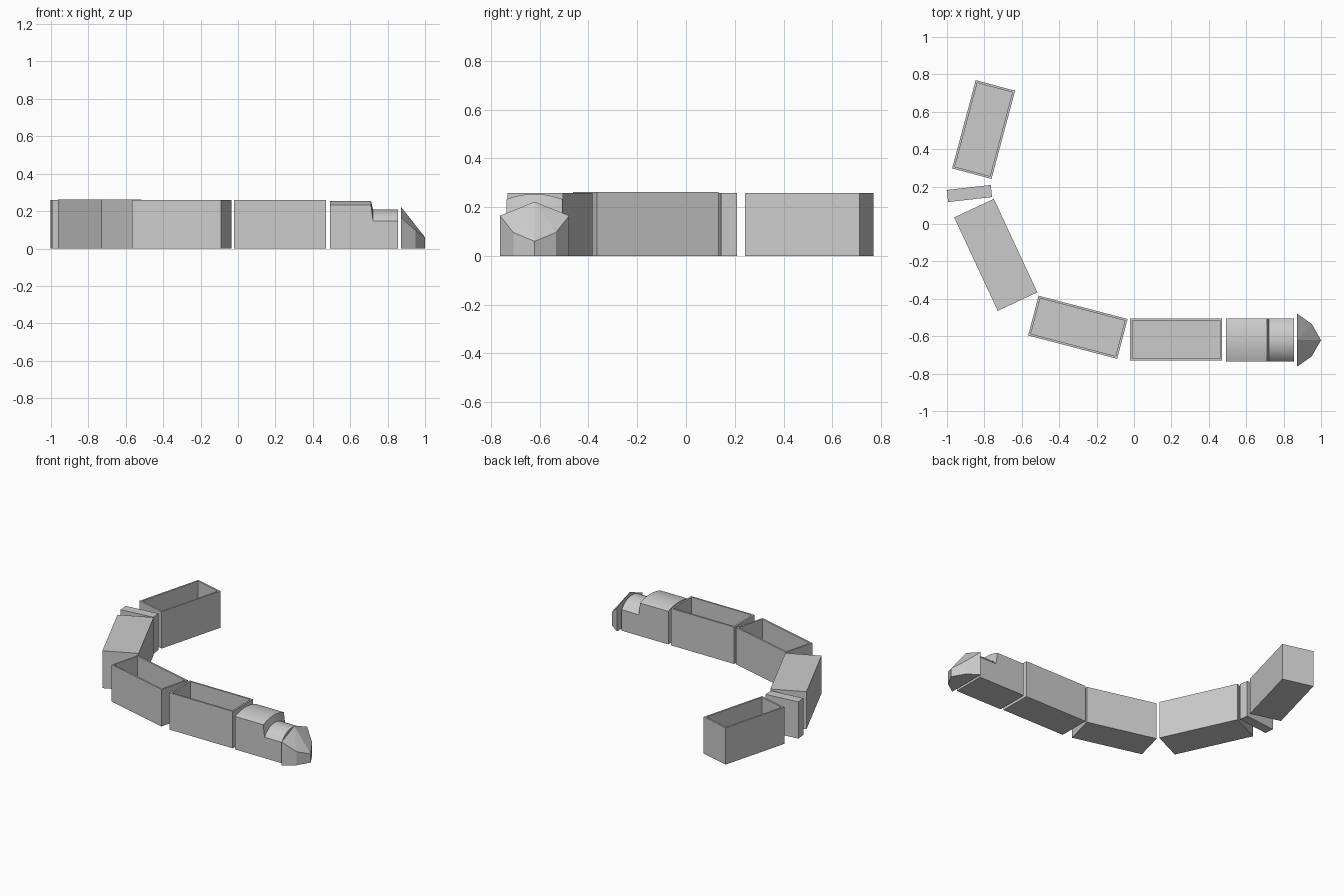
import bpy, bmesh
from math import radians, sin, cos, sqrt
from mathutils import Matrix

if "Cube" in bpy.data.objects:
    bpy.data.objects.remove(bpy.data.objects["Cube"])


def finish(name, bm, smooth=False):
    bmesh.ops.recalc_face_normals(bm, faces=bm.faces[:])
    me = bpy.data.meshes.new(name)
    bm.to_mesh(me)
    bm.free()
    ob = bpy.data.objects.new(name, me)
    bpy.context.collection.objects.link(ob)
    if smooth:
        bpy.context.view_layer.objects.active = ob
        ob.select_set(True)
        bpy.ops.object.shade_smooth_by_angle(angle=radians(30))
        ob.select_set(False)
    return ob


def wagon(name, x, y, angle, length, width, height, wall=0.0):
    """Box standing on the ground; a wall thickness makes it an open tub."""
    bm = bmesh.new()
    bmesh.ops.create_cube(bm, size=1, matrix=Matrix.Translation((0, 0, height / 2))
                          @ Matrix.Diagonal((length, width, height, 1)))
    if wall:
        top = max(bm.faces, key=lambda f: f.calc_center_median().z)
        bmesh.ops.inset_region(bm, faces=[top], thickness=wall)
        ext = bmesh.ops.extrude_face_region(bm, geom=[top])
        for v in (g for g in ext["geom"] if isinstance(g, bmesh.types.BMVert)):
            v.co.z = wall
        if top.is_valid:
            bm.faces.remove(top)
    ob = finish(name, bm)
    ob.location = (x, y, 0)
    ob.rotation_euler.z = radians(angle)


# Trailing wagons along the curve
wagon("rear_open_wagon", -0.804, 0.505, 75, 0.488, 0.218, 0.258, 0.017)
wagon("flat_spacer", -0.88, 0.163, 96.5, 0.065, 0.237, 0.258)
wagon("closed_wagon", -0.739, -0.165, -65, 0.551, 0.234, 0.263)
wagon("middle_open_wagon", -0.300, -0.552, -14.7, 0.492, 0.22, 0.259, 0.017)
wagon("front_open_wagon", 0.225, -0.618, 0, 0.492, 0.226, 0.259, 0.017)

# Engine: arched cab stepping down to an arched hood
YC, HALF, N = -0.621, 0.115, 12


def section(bm, x, eave, crest):
    rise = crest - eave
    r = (HALF ** 2 + rise ** 2) / (2 * rise)
    pts = [(-HALF, 0)]
    for i in range(N + 1):
        t = -HALF + 2 * HALF * i / N
        pts.append((t, crest - r + sqrt(r * r - t * t)))
    pts.append((HALF, 0))
    return [bm.verts.new((x, YC + t, z)) for t, z in pts]


bm = bmesh.new()
rings = [section(bm, *s) for s in ((0.492, 0.232, 0.254), (0.711, 0.232, 0.254),
                                   (0.722, 0.147, 0.208), (0.855, 0.147, 0.208))]
for a, b in zip(rings, rings[1:]):
    for i in range(len(a)):
        j = (i + 1) % len(a)
        bm.faces.new((a[i], a[j], b[j], b[i]))
bm.faces.new(rings[0])
bm.faces.new(rings[-1])
finish("engine", bm, smooth=True)

# Wedge plow: half outline (x, offset, top height) mirrored about the ridge
half = [(0.872, 0.142, 0.165), (0.95, 0.087, 0.096)]
outline = half + [(1.0, 0, 0.06)] + [(x, -o, z) for x, o, z in reversed(half)]
outline.append((0.872, 0, 0.222))
bm = bmesh.new()
low = [bm.verts.new((x, YC - o, 0)) for x, o, z in outline]
high = [bm.verts.new((x, YC - o, z)) for x, o, z in outline]
for i in range(6):
    j = (i + 1) % 6
    bm.faces.new((low[i], low[j], high[j], high[i]))
bm.faces.new(low)
for a, b, c in ((5, 0, 1), (5, 1, 2), (5, 2, 3), (5, 3, 4)):
    bm.faces.new((high[a], high[b], high[c]))
finish("nose_plow", bm)
